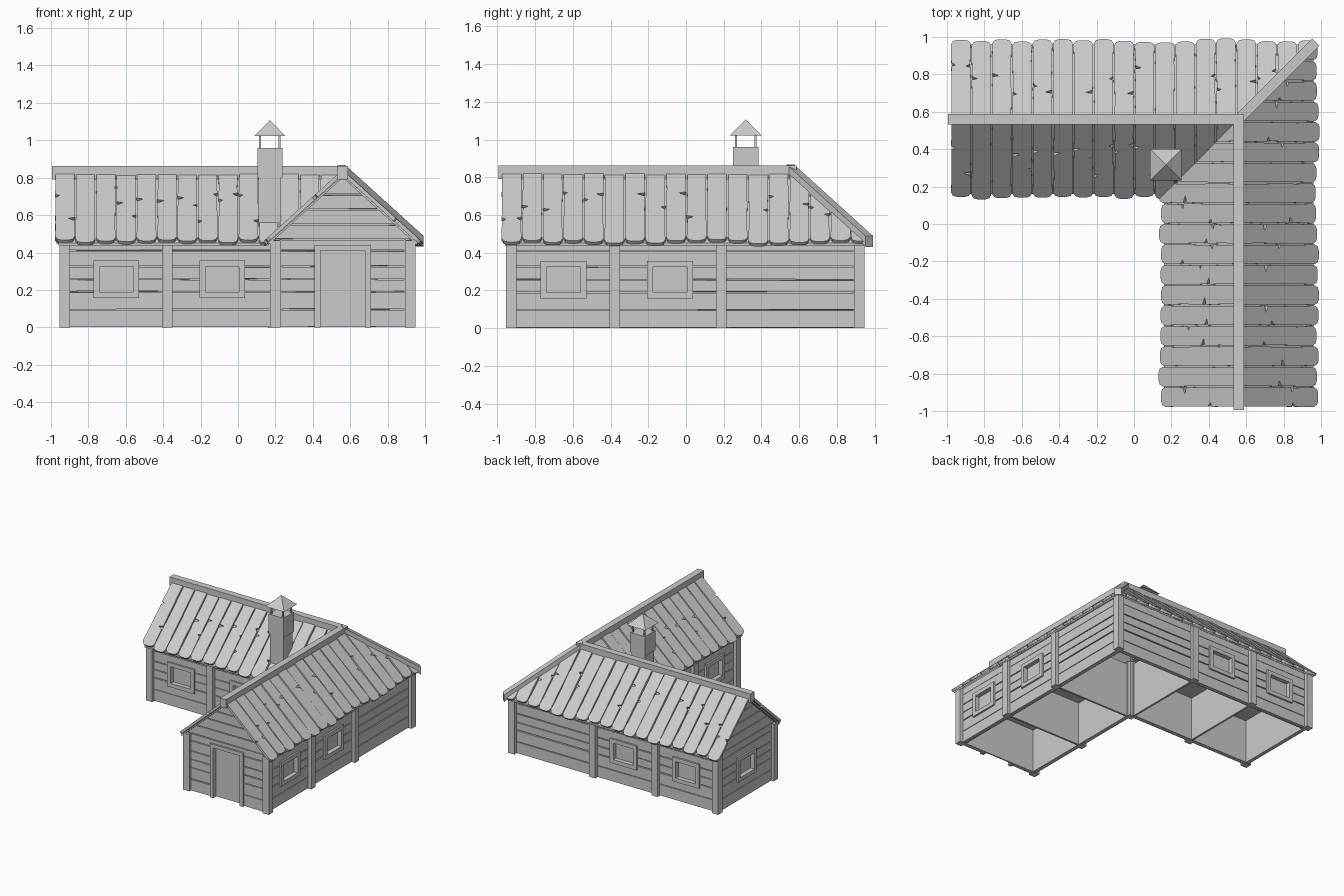
import bpy, bmesh, math, random
from mathutils import Vector, Matrix

random.seed(4)
if "Cube" in bpy.data.objects:
    bpy.data.objects.remove(bpy.data.objects["Cube"])

wood = bpy.data.materials.new("pale grey")
wood.use_nodes = True
GREY = (0.6, 0.6, 0.6, 1)
wood.diffuse_color = GREY
wood.node_tree.nodes["Principled BSDF"].inputs["Base Color"].default_value = GREY

MID = 0.56                      # ridge line across each wing
RIDGE_Z, EAVE_Z, RUN = 0.84, 0.46, 0.42
PITCH = math.atan2(RIDGE_Z - EAVE_Z, RUN)
SLOPE = math.hypot(RUN, RIDGE_Z - EAVE_Z)


def jit(a):
    return random.uniform(-a, a)


def box(bm, u, d, z, place=lambda u, d, z: (u, d, z), wobble=0):
    """Box over three ranges, put in position by a mapping."""
    v = [bm.verts.new(place(a, b, c + (jit(wobble) if wobble else 0)))
         for a in u for b in d for c in z]
    for f in ((0, 1, 3, 2), (4, 6, 7, 5), (0, 4, 5, 1), (2, 3, 7, 6), (0, 2, 6, 4), (1, 5, 7, 3)):
        bm.faces.new([v[i] for i in f])


def cut(bm, point, normal):
    """Remove what lies beyond a plane and close the cut."""
    bmesh.ops.bisect_plane(bm, geom=bm.verts[:] + bm.edges[:] + bm.faces[:], dist=1e-5,
                           plane_co=point, plane_no=normal, clear_outer=True)
    bmesh.ops.holes_fill(bm, edges=[e for e in bm.edges if e.is_boundary], sides=0)


def finish(bm, name, swap=False):
    if swap:
        for v in bm.verts:
            v.co.x, v.co.y = v.co.y, v.co.x
    bmesh.ops.recalc_face_normals(bm, faces=bm.faces[:])
    mesh = bpy.data.meshes.new(name)
    bm.to_mesh(mesh)
    mesh.materials.append(wood)
    bpy.context.scene.collection.objects.link(bpy.data.objects.new(name, mesh))


def both_wings(bm, name):
    finish(bm, "long_wing_" + name)
    finish(bm, "door_wing_" + name, swap=True)
    bm.free()


# Roof boards with rounded tips and split edges
def board(bm, x, width, side):
    length = SLOPE + jit(0.016)
    half = width / 2 - 0.002

    def edge():
        pts = [(half - random.uniform(0, 0.004), s * SLOPE) for s in (0, 0.25, 0.5, 0.75)]
        if random.random() < 0.6:
            s = random.uniform(0.3, 0.7) * SLOPE
            pts += [(half, s), (half - random.uniform(0.02, 0.04), s + 0.008), (half - 0.003, s + 0.025)]
            pts.sort(key=lambda p: p[1])
        return pts + [(half, length - 0.03), (half * 0.8, length - 0.008), (half * 0.4, length)]

    outline = edge() + [(-w, s) for w, s in reversed(edge())]
    lift = jit(0.003)
    c, n = math.cos(PITCH), math.sin(PITCH)
    rings = []
    for t in (lift, lift - 0.02):
        rings.append([bm.verts.new((x + w, MID + side * (s * c + t * n), RIDGE_Z - s * n + t * c))
                      for w, s in outline])
    top, low = rings
    bm.faces.new(top)
    bm.faces.new(low[::-1])
    for i in range(len(top)):
        j = (i + 1) % len(top)
        bm.faces.new((top[j], top[i], low[i], low[j]))


bm = bmesh.new()
for side in (-1, 1):
    for i in range(18):
        board(bm, -0.925 + i * 0.109, 0.109, side)
cut(bm, (0, 0, 0), (1, -1, 0))
both_wings(bm, "roof_boards")

# Thin roof deck under the boards
bm = bmesh.new()
for side in (-1, 1):
    def on_slope(u, d, z, side=side):
        return (u, MID + side * d, RIDGE_Z - d * math.tan(PITCH) + z)
    box(bm, (-0.96, 1), (0, RUN - 0.02), (-0.04, -0.026), on_slope)
cut(bm, (0, 0, 0), (1, -1, 0))
both_wings(bm, "roof_deck")

# Ridge beams mitred at the corner, and the hip beam
bm = bmesh.new()
box(bm, (-0.995, 0.7), (MID - 0.027, MID + 0.027), (0.79, 0.862))
cut(bm, (0, 0, 0), (1, -1, 0))
both_wings(bm, "ridge_beam")

bm = bmesh.new()
diagonal = RUN * math.sqrt(2)


def on_hip(u, d, z):
    a, b = u / math.sqrt(2), d / math.sqrt(2)
    return (MID + a - b, MID + a + b, RIDGE_Z - u * (RIDGE_Z - EAVE_Z) / diagonal + z)


box(bm, (-0.01, diagonal - 0.01), (-0.028, 0.028), (-0.035, 0.022), on_hip)
finish(bm, "hip_beam")

# Plank walls with framed openings
ROWS = (0, 0.095, 0.19, 0.257, 0.325, 0.41, 0.47)
HIGH = ROWS + (0.55, 0.63, 0.71, 0.82)
WINDOW = (0.19, 0.325)


def wall(bm, u0, u1, rows, openings, place):
    for lo, hi in zip(rows, rows[1:]):
        start = u0
        for a, b, z0, z1 in openings:
            if lo >= z0 - 0.001 and hi <= z1 + 0.001:
                box(bm, (start, a), (0, 0.025), (lo + 0.003, hi - 0.003), place, 0.002)
                start = b
        box(bm, (start, u1), (0, 0.025), (lo + 0.003, hi - 0.003), place, 0.002)
    box(bm, (u0, u1), (0.022, 0.032), (0.002, rows[-1]), place)


def frame(bm, a, b, z0, z1, place, rim=0.032):
    out = (-0.014, 0.024)
    low = max(z0 - rim, 0)
    box(bm, (a - rim, a), out, (low, z1 + rim), place)
    box(bm, (b, b + rim), out, (low, z1 + rim), place)
    box(bm, (a, b), out, (z1, z1 + rim), place)
    if z0 > 0:
        box(bm, (a, b), out, (low, z0), place)


def inner(u, d, z):
    return (u, 0.2 + d, z)


def outer(u, d, z):
    return (u, 0.92 - d, z)


def gable(u, d, z):
    return (-0.935 + d, u, z)


side_windows = [(c - 0.09, c + 0.09) + WINDOW for c in (-0.65, -0.085)]
walls, frames = bmesh.new(), bmesh.new()
for place, end in ((inner, 0.2), (outer, 0.92)):
    wall(walls, -0.935, end, ROWS, side_windows, place)
    for w in side_windows:
        frame(frames, *w, place)
both_wings(walls, "side_walls")
both_wings(frames, "window_frames")

gable_window = (MID - 0.09, MID + 0.09) + WINDOW
door = (MID - 0.12, MID + 0.12, 0, 0.41)
for name, hole, swap in (("window_gable", gable_window, False), ("door_gable", door, True)):
    bm = bmesh.new()
    wall(bm, 0.2, 0.92, HIGH, [hole], gable)
    for side in (-1, 1):
        cut(bm, (0, MID, RIDGE_Z - 0.035), (0, side * math.sin(PITCH), math.cos(PITCH)))
    finish(bm, name, swap)
    bm = bmesh.new()
    frame(bm, *hole, gable, 0.03)
    finish(bm, name + "_frame", swap)

# Corner and bay posts
bm = bmesh.new()
for x in (-0.927, -0.378, 0.187):
    for y in (0.2, 0.92):
        if x < 0 or y > 0.5:
            box(bm, (x - 0.028, x + 0.028), (y - 0.028, y + 0.028), (0, 0.465))
both_wings(bm, "posts")
bm = bmesh.new()
for c in (0.2, 0.92):
    box(bm, (c - 0.028, c + 0.028), (c - 0.028, c + 0.028), (0, 0.465))
finish(bm, "corner_posts")

# Partitions and low ceilings between the bays
bm = bmesh.new()
for x in (-0.378, 0.187):
    box(bm, (x - 0.008, x + 0.008), (0.23, 0.89), (0.002, 0.45))
box(bm, (-0.9, 0.187), (0.23, 0.89), (0.36, 0.37))
both_wings(bm, "partitions")

# Chimney with a raised pyramid cap
bm = bmesh.new()
CX, CY = 0.17, 0.317


def block(half, z0, z1, dx=0, dy=0):
    box(bm, (CX + dx - half, CX + dx + half), (CY + dy - half, CY + dy + half), (z0, z1))


block(0.061, 0.46, 0.8)
block(0.067, 0.8, 0.96)
for dx in (-0.052, 0.052):
    for dy in (-0.052, 0.052):
        block(0.005, 0.955, 1.025, dx, dy)
finish(bm, "chimney")
bm = bmesh.new()
bmesh.ops.create_cone(bm, cap_ends=True, segments=4, radius1=0.084 * math.sqrt(2), radius2=0, depth=0.085,
                      matrix=Matrix.Translation((CX, CY, 1.065)) @ Matrix.Rotation(math.pi / 4, 4, 'Z'))
finish(bm, "chimney_cap")
